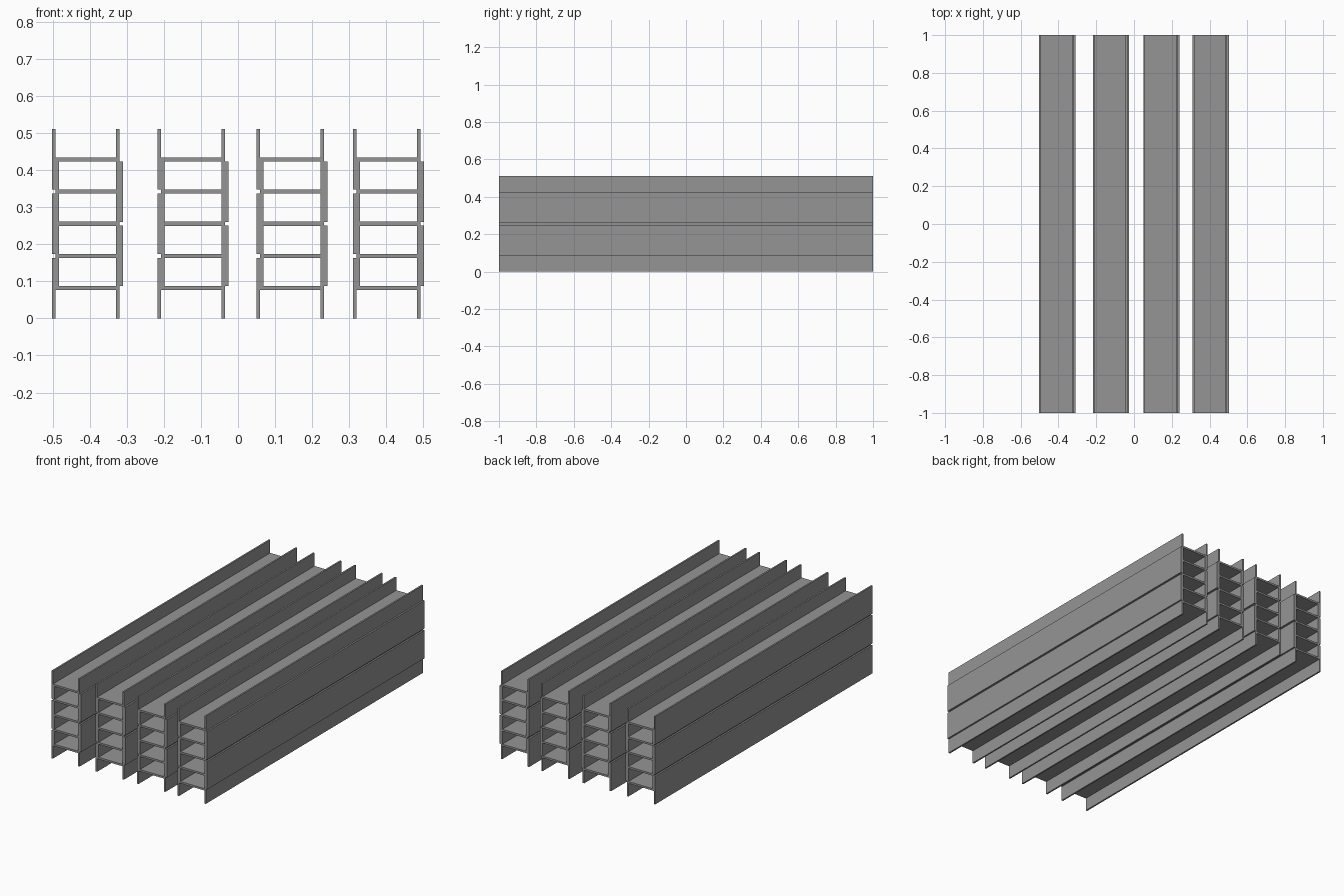
import bpy
import bmesh

cube = bpy.data.objects.get("Cube")
if cube:
    bpy.data.objects.remove(cube, do_unlink=True)

LENGTH = 2.0
WIDTH = 0.182       # outside to outside of the flanges
HEIGHT = 0.163      # flange height
FLANGE = 0.0095     # flange thickness, also the sideways shift between layers
WEB = 0.011
PITCH = 0.0868      # vertical step between nested beams
LAYERS = 5
STACK_LEFT = (-0.502, -0.217, 0.050, 0.3105)

steel = bpy.data.materials.new("steel grey")
steel.use_nodes = True
grey = (0.3, 0.3, 0.3, 1.0)
steel.diffuse_color = grey
steel.node_tree.nodes["Principled BSDF"].inputs["Base Color"].default_value = grey


def beam_mesh():
    """H-shaped section lying on its side, extruded along y."""
    w, h, t = WIDTH / 2, HEIGHT / 2, WEB / 2
    inner = w - FLANGE
    # Right half of the outline, bottom to top, then mirrored for the left half
    right = [(inner, t), (inner, h), (w, h), (w, -h), (inner, -h), (inner, -t)]
    outline = right + [(-x, z) for x, z in reversed(right)]
    bm = bmesh.new()
    face = bm.faces.new([bm.verts.new((x, -LENGTH / 2, z)) for x, z in outline])
    ext = bmesh.ops.extrude_face_region(bm, geom=[face])
    moved = [v for v in ext["geom"] if isinstance(v, bmesh.types.BMVert)]
    bmesh.ops.translate(bm, verts=moved, vec=(0, LENGTH, 0))
    bmesh.ops.recalc_face_normals(bm, faces=bm.faces)
    mesh = bpy.data.meshes.new("steel_beam")
    bm.to_mesh(mesh)
    bm.free()
    mesh.materials.append(steel)
    return mesh


# Four stacks of nested beams, every other layer shifted by one flange
mesh = beam_mesh()
for s, left in enumerate(STACK_LEFT, 1):
    for layer in range(LAYERS):
        beam = bpy.data.objects.new(f"stack_{s}_beam_{layer + 1}", mesh)
        beam.location = (left + WIDTH / 2 + FLANGE * (layer % 2), 0,
                         HEIGHT / 2 + PITCH * layer)
        bpy.context.collection.objects.link(beam)
